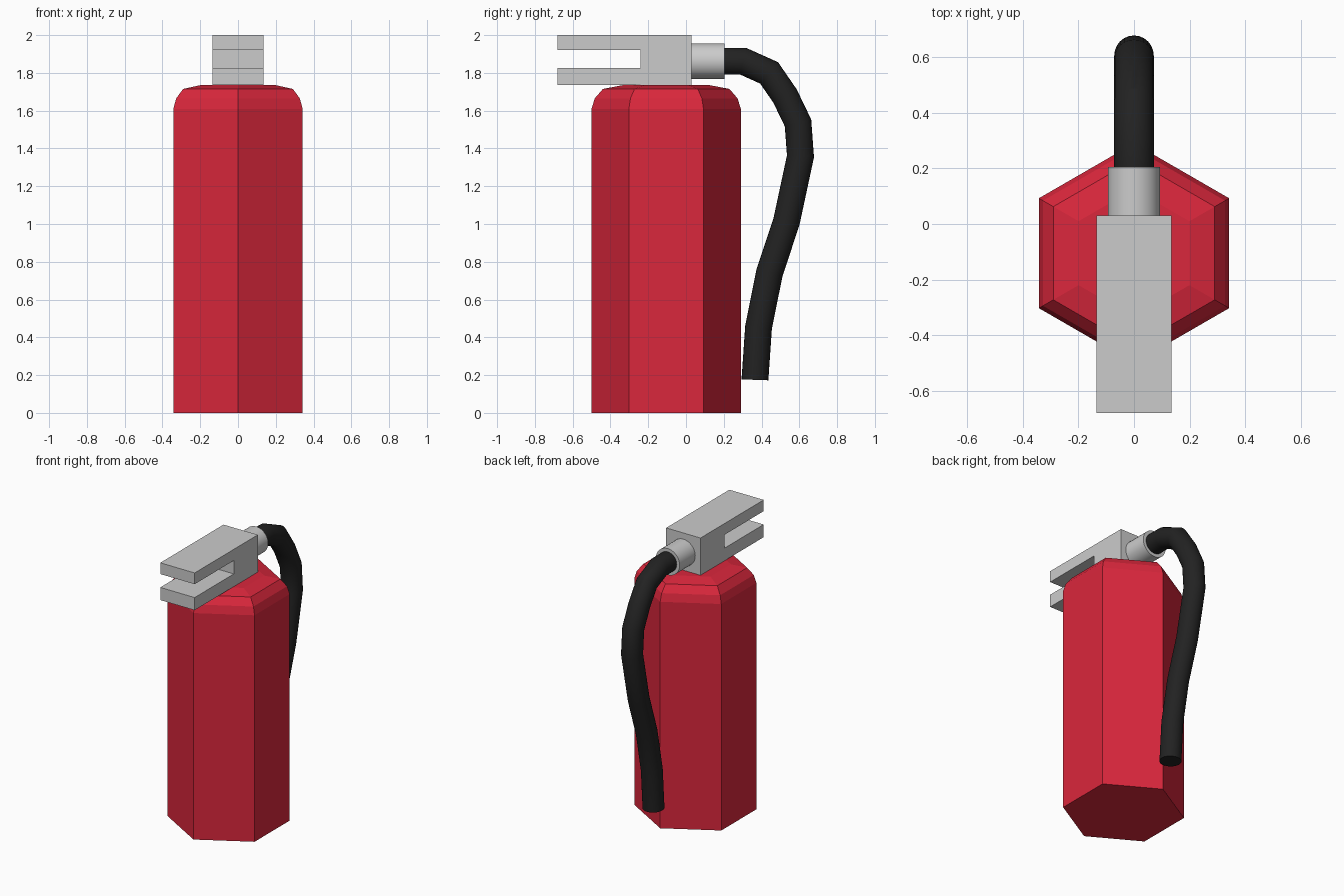
import bpy, bmesh, math
from mathutils import Vector

if "Cube" in bpy.data.objects:
    bpy.data.objects.remove(bpy.data.objects["Cube"])


def material(name, color):
    m = bpy.data.materials.new(name)
    m.diffuse_color = color
    m.use_nodes = True
    m.node_tree.nodes["Principled BSDF"].inputs["Base Color"].default_value = m.diffuse_color
    return m


def finish(name, bm, mat=None, smooth=None):
    bmesh.ops.recalc_face_normals(bm, faces=bm.faces)
    me = bpy.data.meshes.new(name)
    bm.to_mesh(me)
    bm.free()
    ob = bpy.data.objects.new(name, me)
    bpy.context.collection.objects.link(ob)
    if mat:
        me.materials.append(mat)
    if smooth:
        bpy.ops.object.select_all(action='DESELECT')
        bpy.context.view_layer.objects.active = ob
        ob.select_set(True)
        bpy.ops.object.shade_smooth_by_angle(angle=math.radians(smooth))
    return ob


def loft(name, rings, mat=None, smooth=None):
    """Skin a list of equal-sized rings and cap both ends."""
    bm = bmesh.new()
    loops = [[bm.verts.new(p) for p in ring] for ring in rings]
    for a, b in zip(loops, loops[1:]):
        for i in range(len(a)):
            j = (i + 1) % len(a)
            bm.faces.new((a[i], a[j], b[j], b[i]))
    bm.faces.new(loops[0])
    bm.faces.new(loops[-1])
    return finish(name, bm, mat, smooth)


def ring(center, u, v, n, r_u, r_v):
    return [center + u * math.cos(t) * r_u + v * math.sin(t) * r_v
            for t in (2 * math.pi * i / n for i in range(n))]


X, Y, Z = Vector((1, 0, 0)), Vector((0, 1, 0)), Vector((0, 0, 1))
red = material("red_paint", (0.70, 0.02, 0.045, 1))
black = material("black_rubber", (0.016, 0.016, 0.016, 1))

# Hexagonal tank with a rounded shoulder
profile = [(0.395, 0), (0.395, 1.61), (0.378, 1.665), (0.335, 1.715), (0.23, 1.735)]
loft("tank", [ring(Vector((0, -0.105, z)), Y, X, 6, r, r) for r, z in profile], red)

# Forked valve block: side outline extruded across x
outline = [(0.03, 1.735), (0.03, 2.0), (-0.68, 2.0), (-0.68, 1.92),
           (-0.24, 1.92), (-0.24, 1.825), (-0.68, 1.825), (-0.68, 1.735)]
loft("valve_handle", [[Vector((x, y, z)) for y, z in outline] for x in (-0.135, 0.135)])

# Collar joining valve and hose
loft("hose_collar", [ring(Vector((0, y, 1.862)), X, Z, 32, 0.094, 0.094)
                     for y in (0.02, 0.205)], smooth=30)

# Hose swept along a side path with mitred bends
path = [Vector((0, y, z)) for y, z in [
    (0.19, 1.862), (0.302, 1.862), (0.44, 1.80), (0.524, 1.678), (0.593, 1.535),
    (0.606, 1.358), (0.532, 1.013), (0.442, 0.742), (0.384, 0.453), (0.365, 0.175)]]
rings = []
for i, p in enumerate(path):
    d_in = (p - path[i - 1]).normalized() if i else Y
    d_out = (path[i + 1] - p).normalized() if i < len(path) - 1 else -Z
    t = (d_in + d_out).normalized()
    rings.append(ring(p, X, t.cross(X), 24, 0.071, 0.071 / t.dot(d_in)))
loft("hose", rings, black, smooth=30)
